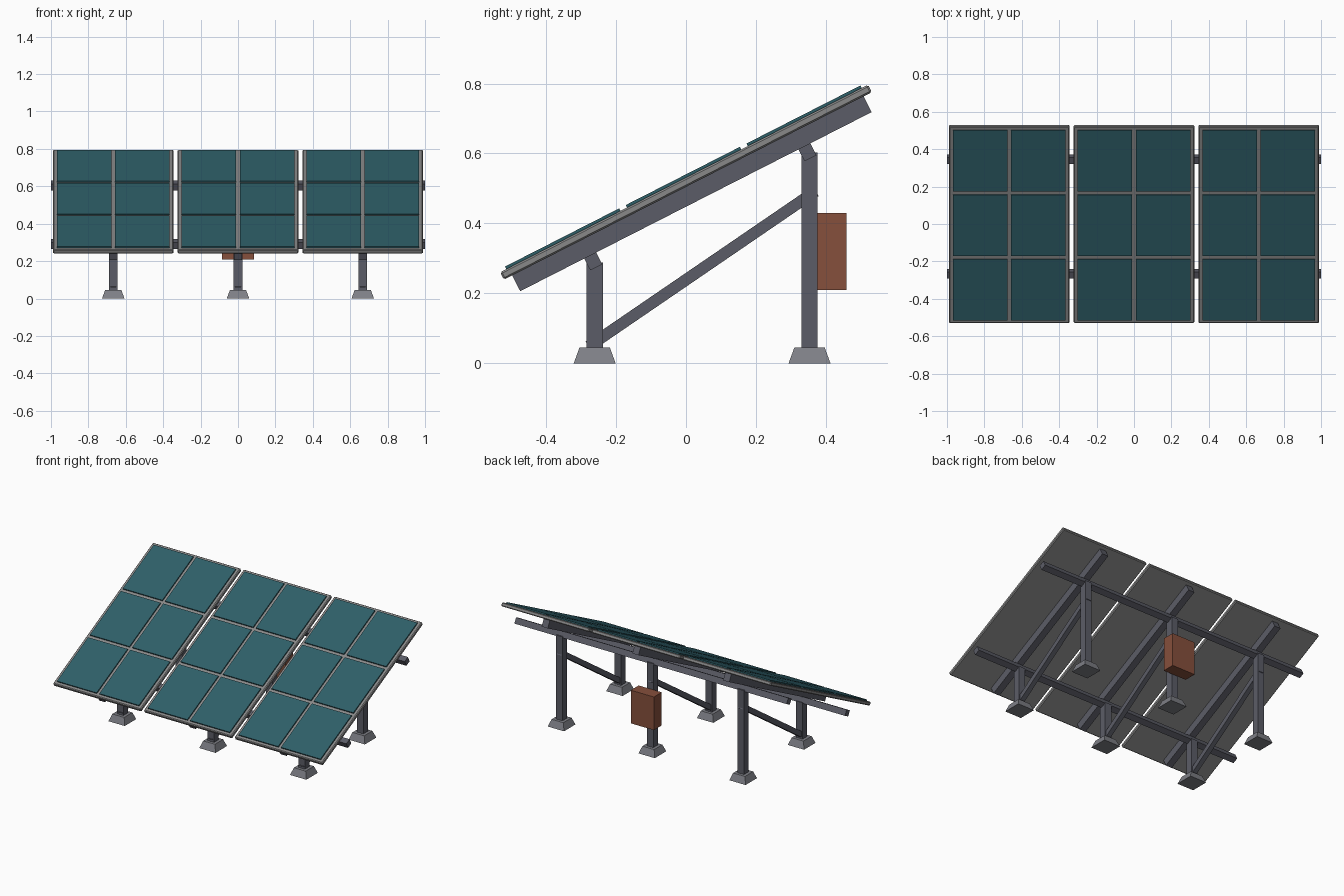
import bpy, bmesh
from math import radians, atan2, hypot
from mathutils import Matrix, Vector

if "Cube" in bpy.data.objects:
    bpy.data.objects.remove(bpy.data.objects["Cube"])

TILT = radians(27)
# Local frame of the array: x across, y up the slope, z normal to the panels
SLOPE = Matrix.Translation((0, 0, 0.518)) @ Matrix.Rotation(TILT, 4, 'X')


def material(name, rgb):
    m = bpy.data.materials.new(name)
    m.diffuse_color = (*rgb, 1)
    m.use_nodes = True
    m.node_tree.nodes["Principled BSDF"].inputs["Base Color"].default_value = m.diffuse_color
    return m


CELL = material("teal_cell", (0.028, 0.115, 0.14))
FRAME = material("frame_grey", (0.25, 0.25, 0.25))
STEEL = material("dark_steel", (0.105, 0.108, 0.135))
CONCRETE = material("concrete", (0.21, 0.215, 0.24))
RUST = material("brown_box", (0.24, 0.08, 0.045))


def box(name, size, loc, mat, base=Matrix(), bevel=0, taper=1):
    """Box of given size, placed in the base frame; taper scales its top face."""
    bm = bmesh.new()
    bmesh.ops.create_cube(bm, size=1)
    for v in bm.verts:
        k = taper if v.co.z > 0 else 1
        v.co = Vector((v.co.x * size[0] * k, v.co.y * size[1] * k, v.co.z * size[2]))
    me = bpy.data.meshes.new(name)
    bm.to_mesh(me)
    bm.free()
    me.materials.append(mat)
    ob = bpy.data.objects.new(name, me)
    ob.matrix_world = base @ Matrix.Translation(loc)
    bpy.context.collection.objects.link(ob)
    if bevel:
        mod = ob.modifiers.new("bevel", 'BEVEL')
        mod.width = bevel
        mod.segments = 1
    return ob


PITCH = 0.667
LEGS = {"front": (-0.261, 0.288), "back": (0.353, 0.603)}  # y, top height

for i in (-1, 0, 1):
    x = i * PITCH
    tag = ("left", "middle", "right")[i + 1]

    # Panel: bevelled frame plate with a 2 x 3 grid of cells
    box(f"{tag}_panel_frame", (0.645, 1.18, 0.024), (x, 0, 0), FRAME, SLOPE, bevel=0.005)
    for c in (-0.5, 0.5):
        for r in (-1, 0, 1):
            box(f"{tag}_panel_cell", (0.291, 0.366, 0.014),
                (x + c * 0.311, r * 0.387, 0.013), CELL, SLOPE)

    # Sloping beam under the panel
    box(f"{tag}_slope_beam", (0.045, 1.127, 0.0505), (x, 0, -0.03725), STEEL, SLOPE)

    # Legs and tapered footings
    for end, (y, top) in LEGS.items():
        box(f"{tag}_{end}_leg", (0.047, 0.047, top - 0.02), (x, y, (top + 0.02) / 2), STEEL)
        box(f"{tag}_{end}_footing", (0.12, 0.12, 0.046), (x, y, 0.023), CONCRETE, taper=0.72)

    # Diagonal brace from front leg base to back leg top
    (y0, z0), (y1, z1) = (-0.278, 0.049), (0.37, 0.492)
    brace_frame = (Matrix.Translation((x, (y0 + y1) / 2, (z0 + z1) / 2))
                   @ Matrix.Rotation(atan2(z1 - z0, y1 - y0), 4, 'X'))
    box(f"{tag}_brace", (0.032, hypot(y1 - y0, z1 - z0), 0.033), (0, 0, 0), STEEL, brace_frame)

# Cross rails resting on the legs
for end, u in (("front", -0.339), ("back", 0.348)):
    box(f"{end}_cross_rail", (2.0, 0.038, 0.039), (0, u, -0.081), STEEL, SLOPE)

# Control box behind the middle back leg
box("control_box", (0.17, 0.082, 0.22), (0, 0.417, 0.32), RUST)
